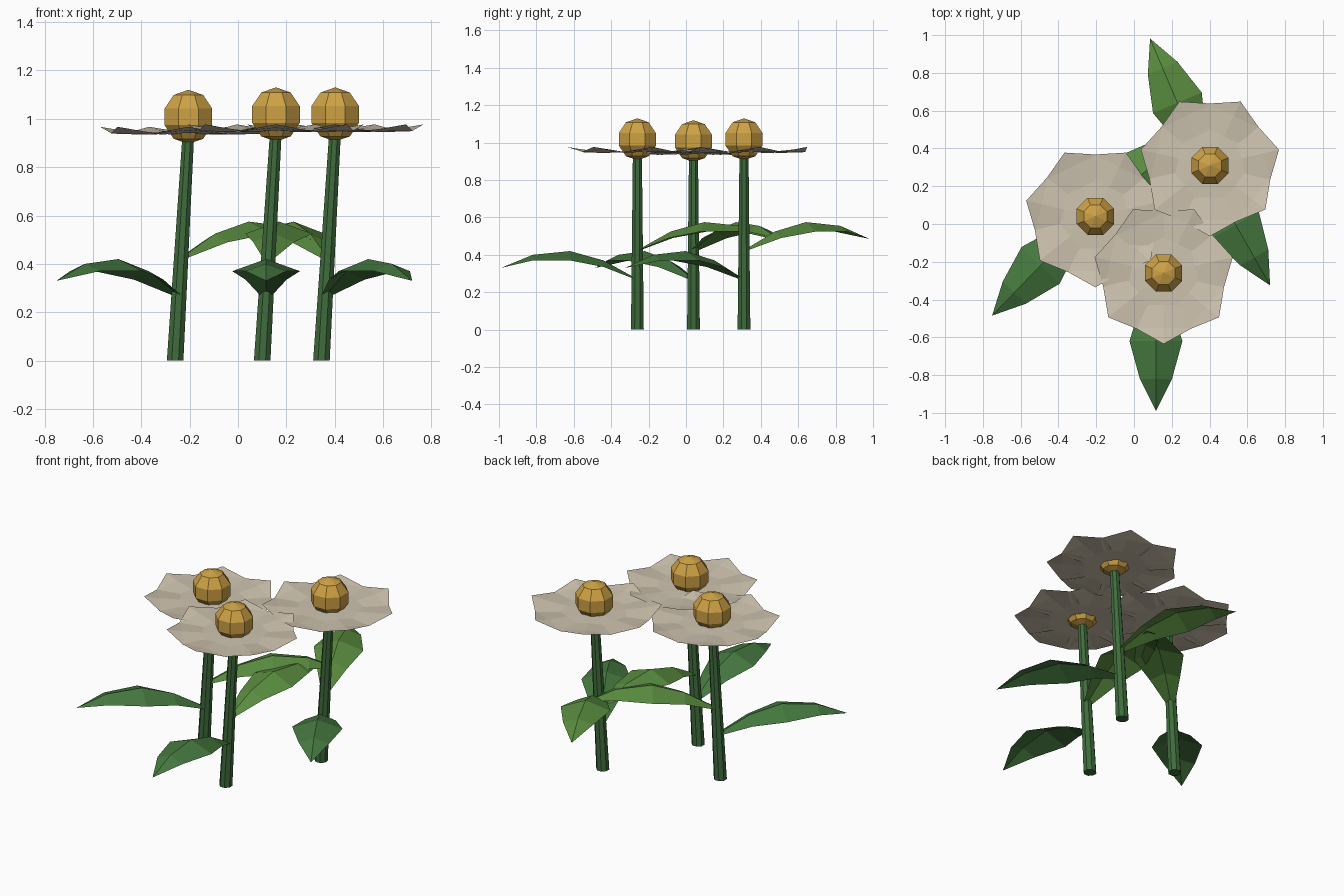
import bpy, math
from mathutils import Vector

if "Cube" in bpy.data.objects:
    bpy.data.objects.remove(bpy.data.objects["Cube"])


def material(name, rgb):
    m = bpy.data.materials.new(name)
    m.diffuse_color = (*rgb, 1)
    m.use_nodes = True
    m.node_tree.nodes["Principled BSDF"].inputs["Base Color"].default_value = m.diffuse_color
    return m


STEM = material("stem_green", (0.05, 0.15, 0.045))
LEAF_LOW = material("leaf_dark_green", (0.06, 0.19, 0.05))
LEAF_HIGH = material("leaf_light_green", (0.10, 0.26, 0.05))
PETAL = material("petal_cream", (0.62, 0.55, 0.43))
CENTRE = material("centre_gold", (0.62, 0.36, 0.06))


def mesh_object(name, verts, faces, mat):
    me = bpy.data.meshes.new(name)
    me.from_pydata(verts, [], faces)
    me.materials.append(mat)
    ob = bpy.data.objects.new(name, me)
    bpy.context.collection.objects.link(ob)
    return ob


def blade(origin, angle, profile):
    """Creased blade; profile rows are (distance, half width, ridge z, edge z)."""
    d = Vector((math.cos(angle), math.sin(angle), 0))
    s = Vector((-d.y, d.x, 0))
    verts, faces = [], []
    for r, w, zr, ze in profile:
        p = Vector(origin) + d * r
        verts += [p + s * w + Vector((0, 0, ze)), p + Vector((0, 0, zr)),
                  p - s * w + Vector((0, 0, ze))]
    for i in range(len(profile) - 1):
        a = 3 * i
        if i == len(profile) - 2:   # pointed tip
            faces += [(a, a + 1, a + 4), (a + 1, a + 2, a + 4)]
        else:
            faces += [(a, a + 1, a + 4, a + 3), (a + 1, a + 2, a + 5, a + 4)]
    # faces point upwards
    return verts, [f[::-1] for f in faces]


def stem(name, base, top, r0, r1, n=8):
    verts = []
    for c, r in ((base, r0), (top, r1)):
        for k in range(n):
            a = 2 * math.pi * (k + 0.5) / n
            verts.append((c[0] + r * math.cos(a), c[1] + r * math.sin(a), c[2]))
    faces = [(k, (k + 1) % n, n + (k + 1) % n, n + k) for k in range(n)]
    faces += [tuple(reversed(range(n))), tuple(range(n, 2 * n))]
    mesh_object(name, verts, faces, STEM)


LEAF = [(0.0, 0.02, 0.0, -0.005), (0.18, 0.085, 0.10, 0.065), (0.36, 0.14, 0.15, 0.10),
        (0.56, 0.085, 0.13, 0.10), (0.73, 0.0, 0.06, 0.06)]
PETAL_SHAPE = [(0.03, 0.03, -0.005, 0.0), (0.17, 0.11, -0.003, -0.010),
               (0.29, 0.152, 0.008, -0.006), (0.375, 0.0, 0.022, 0.022)]

# name, base x, y, top x, flower height, lower leaf angle, upper leaf angle
FLOWERS = [("left", -0.26, 0.04, -0.205, 0.945, 226, 39),
           ("front", 0.10, -0.26, 0.157, 0.955, 270, 83),
           ("right", 0.345, 0.31, 0.402, 0.955, 299.5, 113)]

for name, x, y, tx, z, low, high in FLOWERS:
    stem(name + "_stem", (x, y, 0), (tx, y, z), 0.037, 0.026)

    # two leaves per stem
    for label, h, ang, mat in (("lower", 0.27, low, LEAF_LOW), ("upper", 0.425, high, LEAF_HIGH)):
        v, f = blade((x + (tx - x) * h / z, y, h), math.radians(ang), LEAF)
        mesh_object(f"{name}_{label}_leaf", v, f, mat)

    # ring of seven petals
    verts, faces = [], []
    for k in range(7):
        v, f = blade((tx, y, z), math.radians(270) + 2 * math.pi * k / 7, PETAL_SHAPE)
        faces += [tuple(i + len(verts) for i in q) for q in f]
        verts += v
    mesh_object(name + "_petals", verts, faces, PETAL)

    # faceted flower centre
    bpy.ops.mesh.primitive_uv_sphere_add(segments=8, ring_count=5, radius=0.112,
                                         location=(tx, y, z + 0.063),
                                         rotation=(0, 0, math.radians(22.5)))
    ob = bpy.context.object
    ob.name = name + "_centre"
    ob.data.materials.append(CENTRE)
